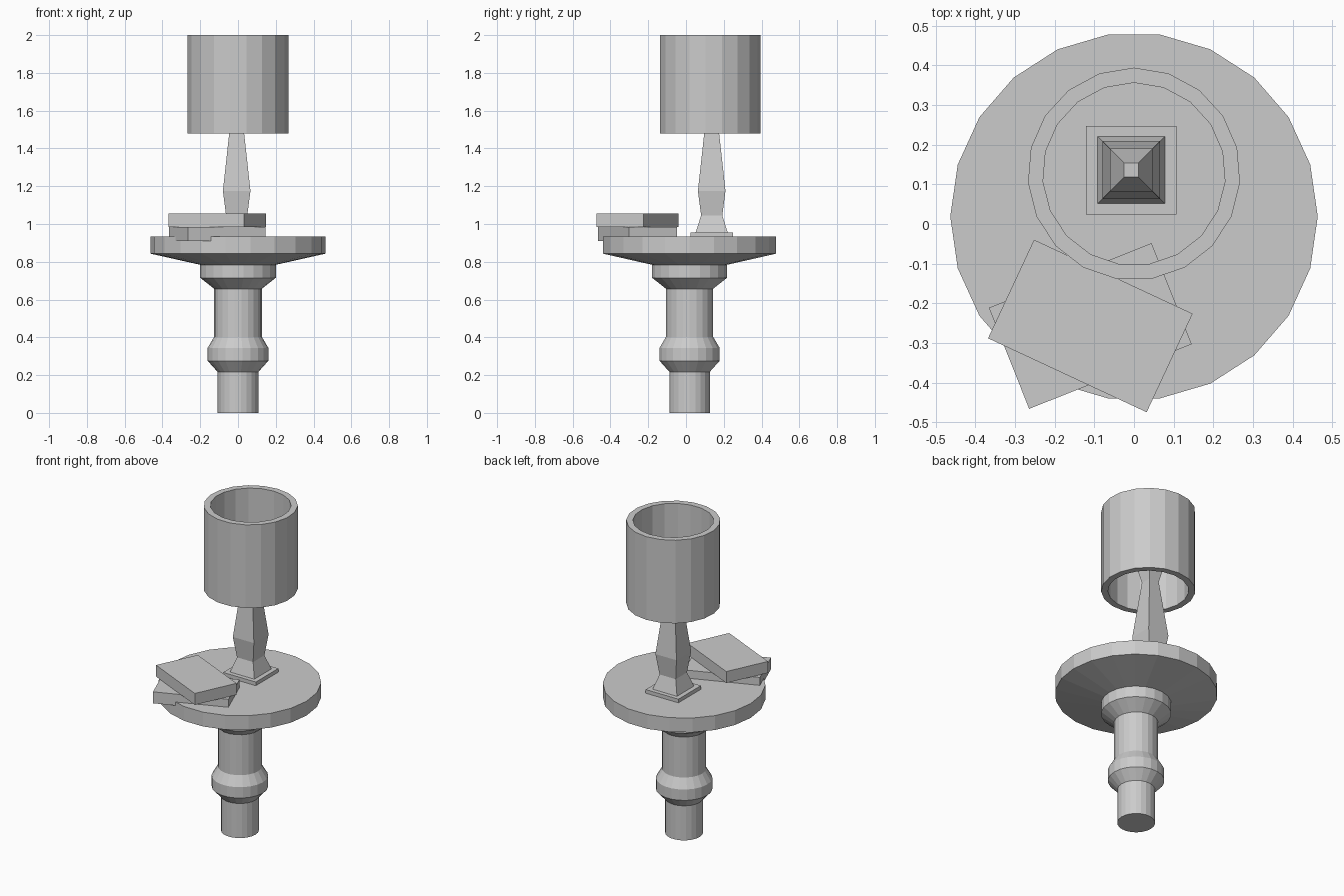
import bpy, bmesh
from math import sin, cos, pi, radians, sqrt

if "Cube" in bpy.data.objects:
    bpy.data.objects.remove(bpy.data.objects["Cube"])


def turned(name, profile, sides, centre, phase=0.0, ring=False):
    """Revolve (radius, z) points; ring=True closes the profile on itself, else the ends are capped."""
    bm = bmesh.new()
    rows = []
    for r, z in profile:
        rows.append([bm.verts.new((centre[0] + r * cos(phase + 2 * pi * i / sides),
                                   centre[1] + r * sin(phase + 2 * pi * i / sides), z))
                     for i in range(sides)])
    pairs = list(zip(rows, rows[1:]))
    if ring:
        pairs.append((rows[-1], rows[0]))
    for a, b in pairs:
        for i in range(sides):
            j = (i + 1) % sides
            bm.faces.new((a[i], a[j], b[j], b[i]))
    if not ring:
        bm.faces.new(rows[0][::-1])
        bm.faces.new(rows[-1])
    bmesh.ops.recalc_face_normals(bm, faces=bm.faces)
    mesh = bpy.data.meshes.new(name)
    bm.to_mesh(mesh)
    bm.free()
    obj = bpy.data.objects.new(name, mesh)
    bpy.context.collection.objects.link(obj)
    return obj


def box(name, centre, size, angle=0.0):
    bpy.ops.mesh.primitive_cube_add(size=1, location=centre, rotation=(0, 0, radians(angle)))
    obj = bpy.context.object
    obj.name = name
    obj.scale = size
    return obj


# Pedestal table, turned in one piece
turned("pedestal_table", [(0.108, 0), (0.108, 0.217), (0.161, 0.276), (0.161, 0.344),
                          (0.126, 0.403), (0.126, 0.657), (0.2, 0.715), (0.2, 0.784),
                          (0.463, 0.843), (0.463, 0.933)], 22, (0, 0.019))

# Lamp plinth and square baluster stem (half widths)
LAMP = (-0.007, 0.136)
box("lamp_plinth", (*LAMP, 0.939), (0.227, 0.223, 0.034))
stem = [(0.085, 0.955), (0.056, 1.045), (0.073, 1.175), (0.034, 1.53), (0.054, 1.63), (0.018, 1.74)]
turned("lamp_stem", [(h * sqrt(2), z) for h, z in stem], 4, LAMP, pi / 4)

# Open drum shade with wall thickness
turned("lamp_shade", [(0.268, 1.478), (0.268, 2.0), (0.23, 2.0), (0.23, 1.478)],
       19, (0, 0.126), pi / 2, ring=True)

# Two stacked books, overhanging the table edge
for name, z, angle in (("lower_book", 0.947, 21.7), ("upper_book", 1.019, -25)):
    box(name, (-0.11, -0.257, z), (0.441, 0.274, 0.072), angle)
